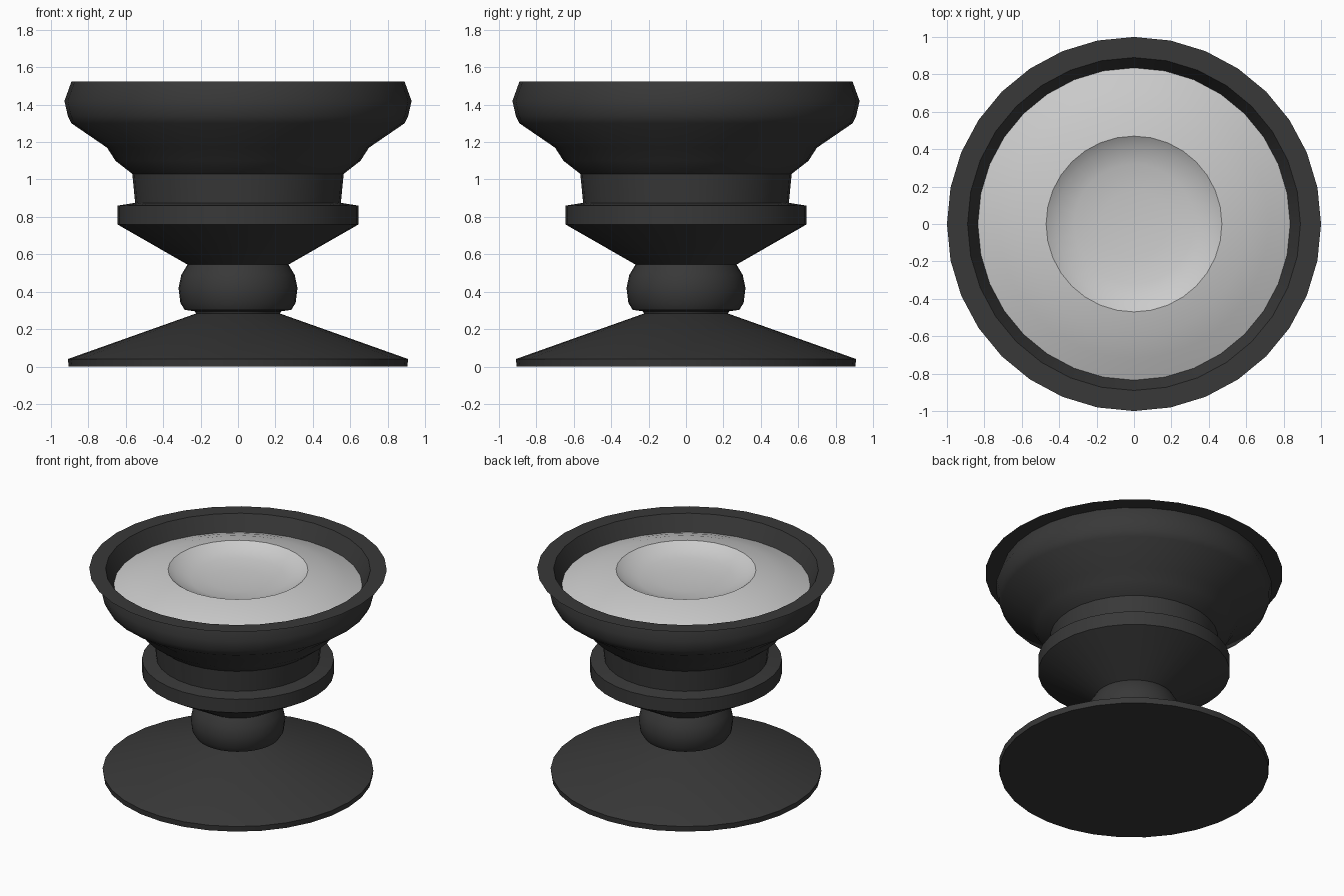
import bpy, bmesh, math

if "Cube" in bpy.data.objects:
    bpy.data.objects.remove(bpy.data.objects["Cube"])

SIDES = 32


def material(name, v):
    m = bpy.data.materials.new(name)
    m.diffuse_color = (v, v, v, 1)
    m.use_nodes = True
    m.node_tree.nodes["Principled BSDF"].inputs["Base Color"].default_value = m.diffuse_color
    return m


def lathe(name, profile, mat, angle=40):
    """Spin an (r, z) profile round the z axis."""
    bm = bmesh.new()
    verts = [bm.verts.new((r, 0, z)) for r, z in profile]
    edges = [bm.edges.new(pair) for pair in zip(verts, verts[1:])]
    bmesh.ops.spin(bm, geom=verts + edges, cent=(0, 0, 0), axis=(0, 0, 1),
                   angle=math.tau, steps=SIDES, use_duplicate=False)
    bmesh.ops.remove_doubles(bm, verts=bm.verts, dist=1e-4)
    bmesh.ops.recalc_face_normals(bm, faces=bm.faces)
    me = bpy.data.meshes.new(name)
    bm.to_mesh(me)
    bm.free()
    me.materials.append(mat)
    ob = bpy.data.objects.new(name, me)
    bpy.context.collection.objects.link(ob)
    bpy.ops.object.select_all(action='DESELECT')
    ob.select_set(True)
    bpy.context.view_layer.objects.active = ob
    bpy.ops.object.shade_smooth_by_angle(angle=math.radians(angle))
    return ob


dark = material("dark", 0.04)
pale = material("pale", 0.55)

# Conical foot
lathe("foot", [(0, 0), (0.905, 0), (0.91, 0.04), (0.225, 0.283), (0, 0.283)], dark)

# Rounded neck
lathe("neck", [(0.225, 0.283), (0.23, 0.295), (0.285, 0.303), (0.308, 0.34),
               (0.318, 0.42), (0.303, 0.49), (0.27, 0.545)], dark)

# Flared collar above the neck
lathe("collar", [(0.27, 0.545), (0.645, 0.76), (0.645, 0.86), (0.55, 0.875)], dark)

# Bowl body with inner wall
lathe("bowl", [(0.55, 0.875), (0.565, 1.03), (0.655, 1.10), (0.70, 1.17),
               (0.89, 1.30), (0.91, 1.34), (0.928, 1.42), (0.89, 1.525),
               (0.835, 1.41)], dark)

# Thin flat lip round the top
lathe("lip", [(0.89, 1.525), (1.0, 1.525)], dark)

# Pale raised ring with a shallow dish in the middle
lathe("dish_ring", [(0.835, 1.41), (0.72, 1.455), (0.60, 1.495), (0.47, 1.52)], pale)
lathe("dish", [(0.47, 1.52), (0.42, 1.485), (0.32, 1.457), (0.18, 1.442), (0, 1.437)], pale)
